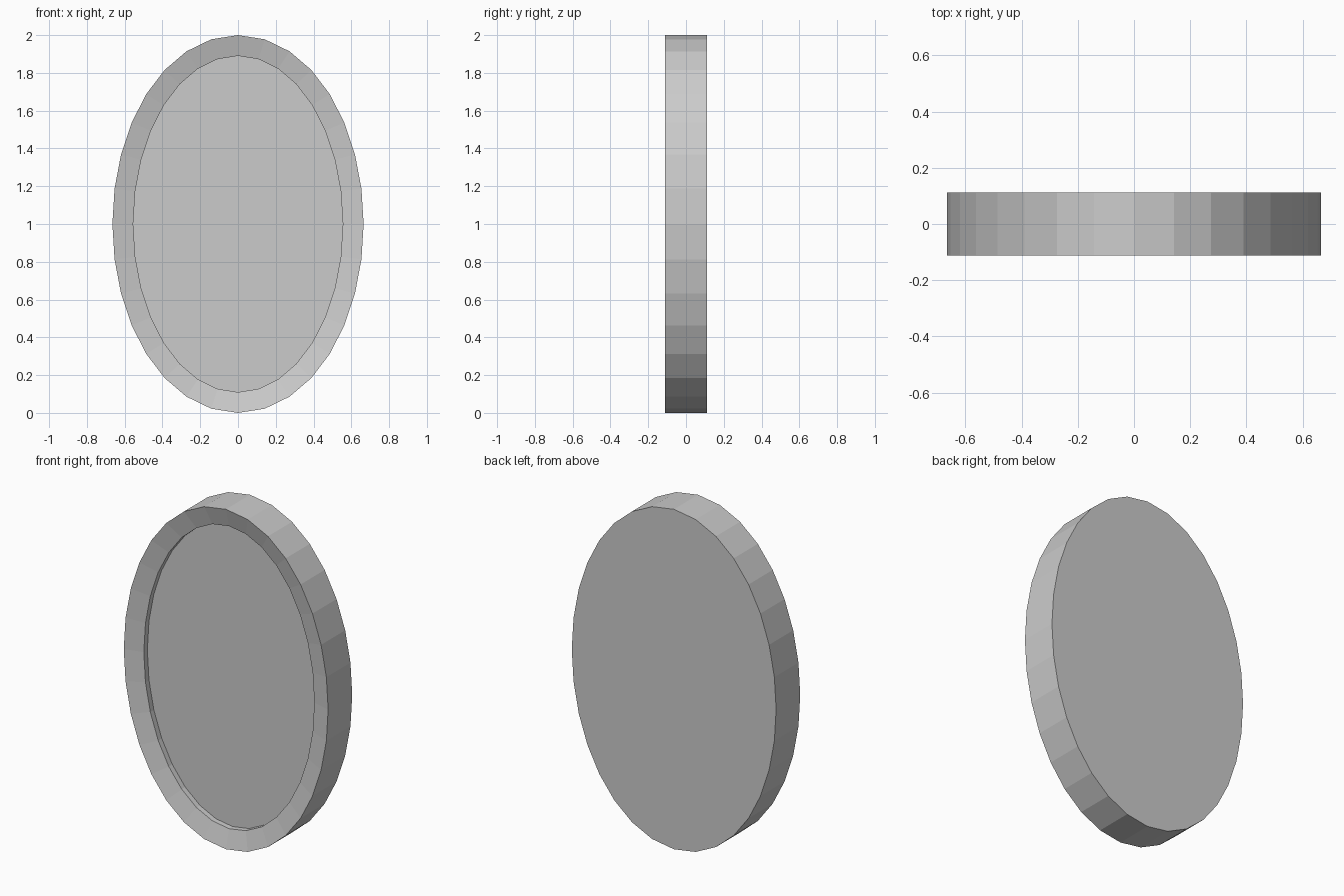
import bpy, bmesh
from math import sin, cos, pi, hypot

if "Cube" in bpy.data.objects:
    bpy.data.objects.remove(bpy.data.objects["Cube"])

SIDES = 32
A, B = 0.555, 0.89      # half-axes of the inner oval
RIM = 0.11              # constant rim width
FRONT, BACK = -0.112, 0.112
LIP, GLASS = -0.083, -0.05


def oval(bm, offset, y):
    """Ring of vertices: the inner oval pushed out along its normals."""
    ring = []
    for i in range(SIDES):
        t = 2 * pi * i / SIDES
        nx, nz = cos(t) / A, sin(t) / B
        n = hypot(nx, nz)
        ring.append(bm.verts.new((A * cos(t) + offset * nx / n, y,
                                  1 + B * sin(t) + offset * nz / n)))
    return ring


def bridge(bm, r1, r2):
    for i in range(SIDES):
        j = (i + 1) % SIDES
        bm.faces.new((r1[i], r1[j], r2[j], r2[i]))


def finish(bm, name):
    mesh = bpy.data.meshes.new(name)
    bm.to_mesh(mesh)
    bm.free()
    bpy.context.collection.objects.link(bpy.data.objects.new(name, mesh))


# Frame: flat back, straight outer wall, inward sloping rim, short inner wall
bm = bmesh.new()
profile = [(RIM, BACK), (RIM, FRONT), (0, LIP), (0, GLASS)]
rings = [oval(bm, o, y) for o, y in profile]
for r1, r2 in zip(rings, rings[1:]):
    bridge(bm, r2, r1)
bm.faces.new(rings[0][::-1])
bm.normal_update()
# make the back face +y and the walls agree with it
back = bm.faces[:][-1]
if back.normal.y < 0:
    back.normal_flip()
for f in bm.faces[:][:-1]:
    c = f.calc_center_median()
    outer = abs(f.normal.y) < 0.01 and c.y > LIP + 0.03
    radial = f.normal.x * c.x + f.normal.z * (c.z - 1)
    if (radial > 0) != outer:
        f.normal_flip()
finish(bm, "mirror_frame")

# Mirror glass: flat oval set into the frame
bm = bmesh.new()
glass = bm.faces.new(oval(bm, 0, GLASS))
glass.normal_update()
if glass.normal.y > 0:
    glass.normal_flip()
finish(bm, "mirror_glass")
